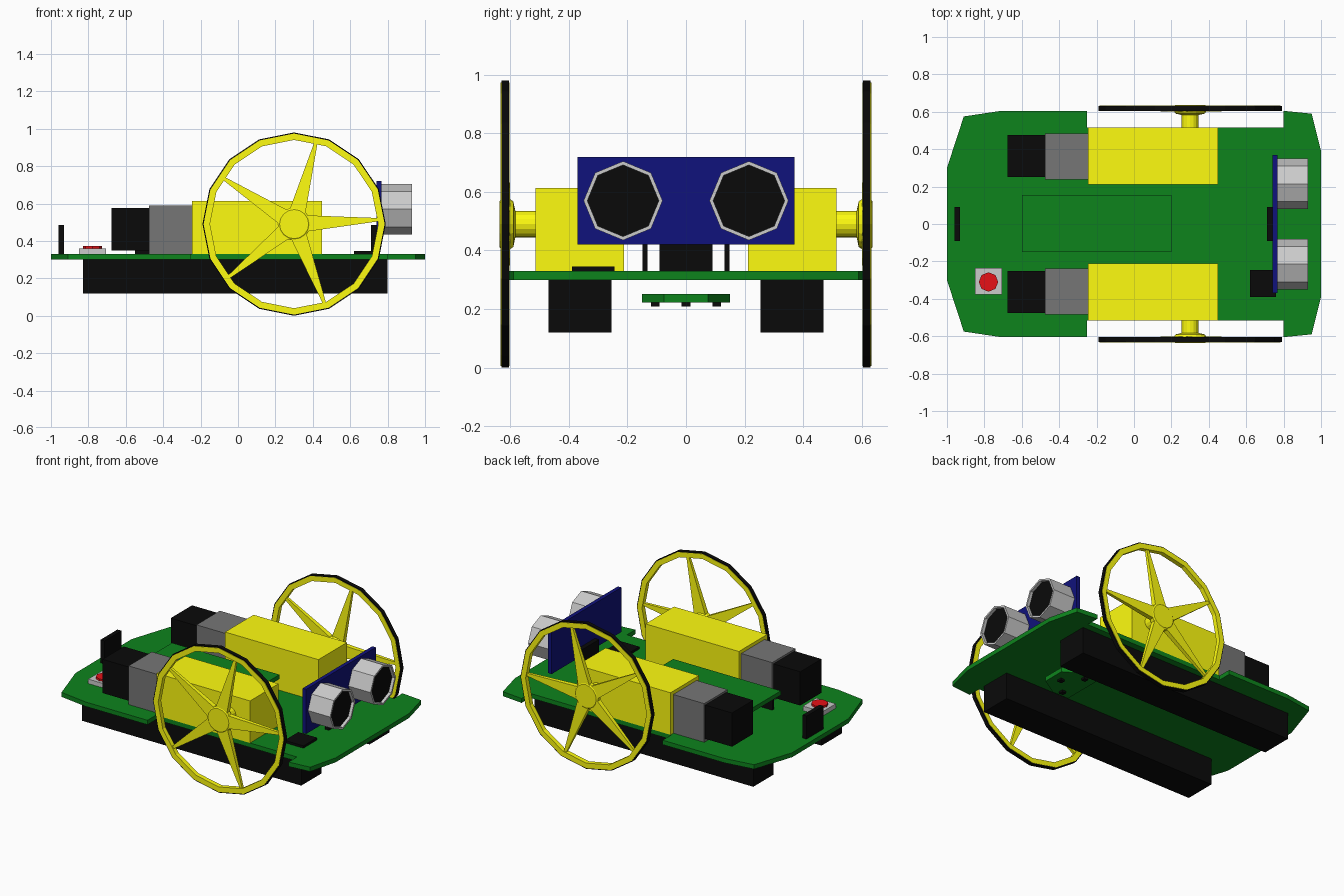
import bpy, bmesh
from math import sin, cos, pi, radians
from mathutils import Matrix

if "Cube" in bpy.data.objects:
    bpy.data.objects.remove(bpy.data.objects["Cube"])


def material(name, rgb):
    m = bpy.data.materials.new(name)
    m.diffuse_color = (*rgb, 1)
    m.use_nodes = True
    m.node_tree.nodes["Principled BSDF"].inputs["Base Color"].default_value = m.diffuse_color
    return m


GREEN = material("board_green", (0.004, 0.23, 0.012))
YELLOW = material("yellow", (1.0, 0.98, 0.005))
BLACK = material("black", (0.003, 0.003, 0.003))
BLUE = material("blue", (0.005, 0.006, 0.20))
RED = material("red", (0.80, 0.005, 0.008))
DARK = material("motor_grey", (0.18, 0.18, 0.18))
SILVER = material("silver", (0.58, 0.58, 0.58))


def finish(name, bm, mat):
    bmesh.ops.recalc_face_normals(bm, faces=bm.faces)
    me = bpy.data.meshes.new(name)
    bm.to_mesh(me)
    bm.free()
    me.materials.append(mat)
    ob = bpy.data.objects.new(name, me)
    bpy.context.collection.objects.link(ob)
    return ob


def box(name, x, y, z, mat):
    bm = bmesh.new()
    mid = [(a + b) / 2 for a, b in (x, y, z)]
    size = [abs(b - a) for a, b in (x, y, z)]
    bmesh.ops.create_cube(bm, size=1, matrix=Matrix.Translation(mid) @ Matrix.Diagonal((*size, 1)))
    return finish(name, bm, mat)


def plate(name, half_outline, z, mat):
    """Flat board: half outline (y > 0) mirrored across the x axis."""
    pts = half_outline + [(x, -y) for x, y in reversed(half_outline)]
    bm = bmesh.new()
    f = bm.faces.new([bm.verts.new((x, y, z[0])) for x, y in pts])
    top = bmesh.ops.extrude_face_region(bm, geom=[f])["geom"]
    bmesh.ops.translate(bm, vec=(0, 0, z[1] - z[0]), verts=[v for v in top if isinstance(v, bmesh.types.BMVert)])
    return finish(name, bm, mat)


def lathe(name, profile, sides, axis, loc, mat, ring=False):
    """Spin (radius, height) points around an axis; a ring profile is closed, else it is capped."""
    bm = bmesh.new()
    rows = [[bm.verts.new((r * cos(2 * pi * i / sides), r * sin(2 * pi * i / sides), h))
             for i in range(sides)] for r, h in profile]
    pairs = list(zip(rows, rows[1:])) + ([(rows[-1], rows[0])] if ring else [])
    for a, b in pairs:
        for i in range(sides):
            j = (i + 1) % sides
            bm.faces.new((a[i], a[j], b[j], b[i]))
    if not ring:
        bm.faces.new(rows[0])
        bm.faces.new(rows[-1])
    turn = {"x": Matrix.Rotation(pi / 2, 4, "Y"), "y": Matrix.Rotation(-pi / 2, 4, "X"),
            "-y": Matrix.Rotation(pi / 2, 4, "X"), "z": Matrix.Identity(4)}[axis]
    bm.transform(Matrix.Translation(loc) @ turn)
    return finish(name, bm, mat)


def spokes(name, s, cx, cz, mat):
    """Five tapered spokes lying in the plane of the wheel."""
    bm = bmesh.new()
    for k in range(5):
        a = radians(3 + 72 * k)
        rows = []
        for r, w, y0, y1 in ((0.05, 0.045, 0.600, 0.634), (0.46, 0.008, 0.610, 0.626)):
            rows.append([bm.verts.new((cx + r * cos(a) - t * sin(a), s * y, cz + r * sin(a) + t * cos(a)))
                         for t, y in ((-w, y0), (w, y0), (w, y1), (-w, y1))])
        for i in range(4):
            j = (i + 1) % 4
            bm.faces.new((rows[0][i], rows[0][j], rows[1][j], rows[1][i]))
        for row in rows:
            bm.faces.new(row)
    return finish(name, bm, mat)


# Main board with wheel cut-outs
plate("main_board", [(-1, 0.30), (-0.91, 0.575), (-0.71, 0.605), (-0.25, 0.605), (-0.25, 0.515),
                     (0.80, 0.515), (0.80, 0.605), (0.95, 0.59), (1, 0.39)], (0.30, 0.33), GREEN)

# Parts repeated on both sides
CX, CZ = 0.30, 0.49
for s, side in ((-1, "front"), (1, "back")):
    box(side + "_battery_box", (-0.83, 0.80), (s * 0.255, s * 0.47), (0.12, 0.30), BLACK)
    box(side + "_gearbox", (-0.245, 0.45), (s * 0.212, s * 0.515), (0.33, 0.613), YELLOW)
    box(side + "_motor", (-0.475, -0.245), (s * 0.237, s * 0.485), (0.33, 0.59), DARK)
    box(side + "_motor_cap", (-0.675, -0.475), (s * 0.25, s * 0.475), (0.35, 0.577), BLACK)
    box(side + "_pin_header", (-0.55, 0.15), (s * 0.132, s * 0.148), (0.33, 0.44), BLACK)

    # Wheel: rim, tyre, axle with hub, spokes
    ax, at = ("y" if s > 0 else "-y"), (CX, 0, CZ)
    lathe(side + "_wheel_rim", [(0.45, 0.603), (0.484, 0.603), (0.484, 0.634), (0.45, 0.634)],
          16, ax, at, YELLOW, True)
    lathe(side + "_tyre", [(0.483, 0.605), (0.49, 0.605), (0.49, 0.631), (0.483, 0.631)],
          16, ax, at, BLACK, True)
    lathe(side + "_axle_hub", [(0.045, 0.51), (0.045, 0.583), (0.078, 0.590), (0.088, 0.605),
                               (0.088, 0.630), (0.078, 0.637)], 16, ax, at, YELLOW)
    spokes(side + "_spokes", s, CX, CZ, YELLOW)

    # Sonar tubes with dark recessed faces
    eye = (0, s * 0.215, 0.57)
    lathe(side + "_sonar_tube", [(0.122, 0.765), (0.135, 0.765), (0.135, 0.93), (0.122, 0.93)],
          8, "x", eye, SILVER, True)
    lathe(side + "_sonar_mesh", [(0.123, 0.766), (0.123, 0.91)], 8, "x", eye, BLACK)

# Sonar board and its plug
box("sonar_board", (0.74, 0.766), (-0.37, 0.37), (0.42, 0.72), BLUE)
box("sonar_plug", (0.62, 0.76), (-0.39, -0.245), (0.33, 0.346), BLACK)

# Raised controller board on the pin headers
box("controller_board", (-0.60, 0.20), (-0.15, 0.155), (0.438, 0.467), GREEN)

# Upright connectors at both ends
box("rear_connector", (-0.96, -0.93), (-0.09, 0.09), (0.33, 0.485), BLACK)
box("front_connector", (0.71, 0.74), (-0.09, 0.09), (0.33, 0.485), BLACK)

# Push button
box("button_base", (-0.85, -0.705), (-0.378, -0.235), (0.33, 0.36), SILVER)
lathe("button_cap", [(0.052, 0.36), (0.052, 0.373)], 8, "z", (-0.778, -0.31, 0), RED)

# Line sensor board under the front, with three sensors
plate("line_sensor_board", [(0.40, 0.15), (0.52, 0.15), (0.64, 0.075)], (0.222, 0.252), GREEN)
for x, y in ((0.48, -0.105), (0.58, 0), (0.48, 0.105)):
    box("line_sensor", (x - 0.015, x + 0.015), (y - 0.015, y + 0.015), (0.208, 0.222), BLACK)
